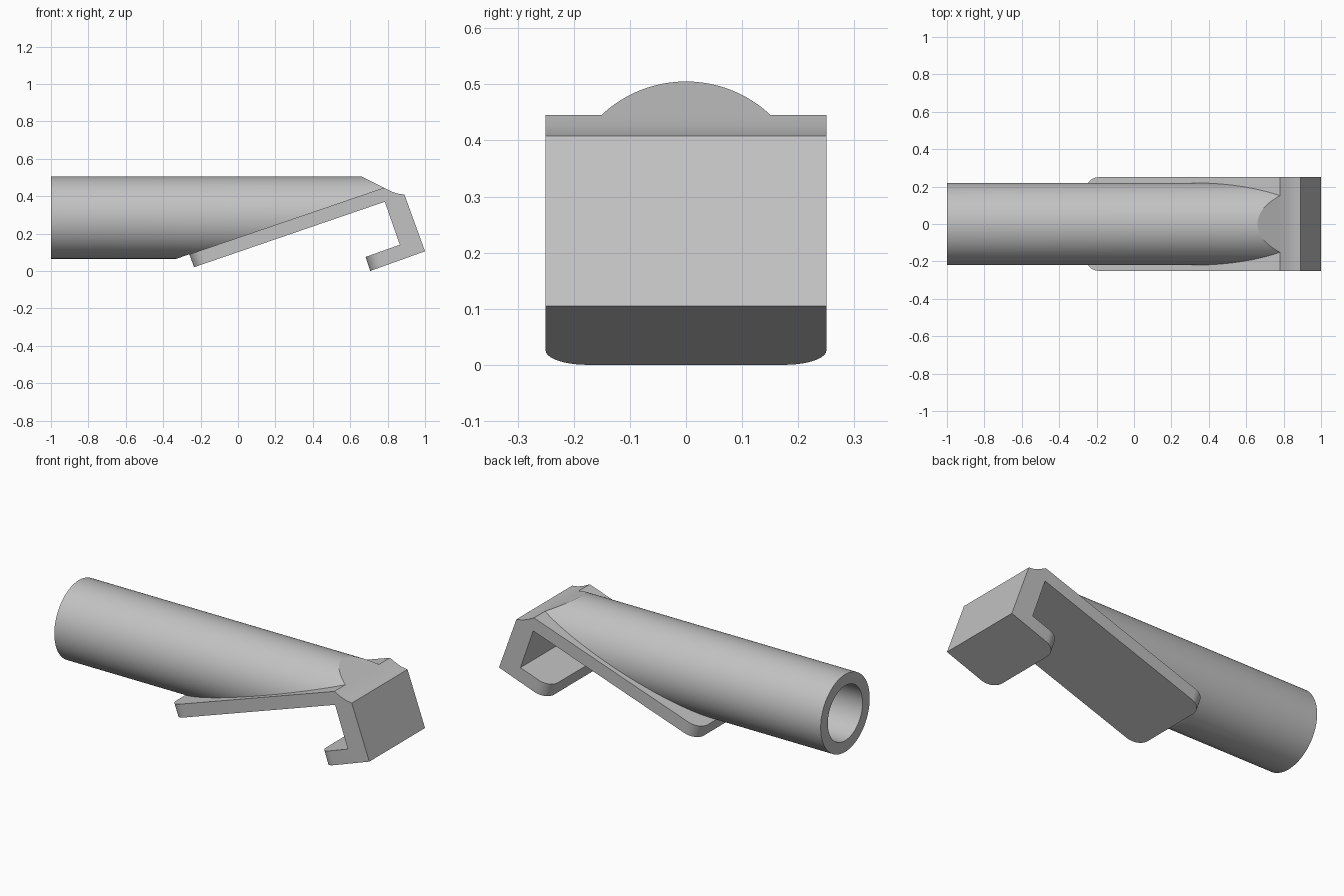
import bpy
import bmesh
import math

if "Cube" in bpy.data.objects:
    bpy.data.objects.remove(bpy.data.objects["Cube"], do_unlink=True)

# One grey for the whole model
grey = bpy.data.materials.new("plain grey")
grey.use_nodes = True
colour = (0.54, 0.54, 0.54, 1)
grey.diffuse_color = colour
grey.node_tree.nodes["Principled BSDF"].inputs["Base Color"].default_value = colour


def add_object(name, bm):
    bmesh.ops.recalc_face_normals(bm, faces=bm.faces[:])
    mesh = bpy.data.meshes.new(name)
    bm.to_mesh(mesh)
    bm.free()
    mesh.materials.append(grey)
    obj = bpy.data.objects.new(name, mesh)
    bpy.context.collection.objects.link(obj)
    return obj


def prism(name, profile, half_width, round_segments=(), radius=0.075):
    """Extrude an xz profile along y; round the corners of chosen end faces."""
    bm = bmesh.new()
    n = len(profile)
    front = [bm.verts.new((x, -half_width, z)) for x, z in profile]
    back = [bm.verts.new((x, half_width, z)) for x, z in profile]
    bm.faces.new(front)
    bm.faces.new(back[::-1])
    for i in range(n):
        j = (i + 1) % n
        bm.faces.new((front[i], back[i], back[j], front[j]))
    edges = [bm.edges.get((side[i], side[(i + 1) % n]))
             for i in round_segments for side in (front, back)]
    if edges:
        bmesh.ops.bevel(bm, geom=edges, offset=radius, segments=10,
                        profile=0.5, affect='EDGES')
    return add_object(name, bm)


def tube(name, x0, x1, z, outer, inner, sides=96):
    bm = bmesh.new()
    loops = []
    for x, r in ((x0, outer), (x1, outer), (x1, inner), (x0, inner)):
        loops.append([bm.verts.new((x, r * math.sin(2 * math.pi * k / sides),
                                    z + r * math.cos(2 * math.pi * k / sides)))
                      for k in range(sides)])
    for i in range(4):
        a, b = loops[i], loops[(i + 1) % 4]
        for k in range(sides):
            m = (k + 1) % sides
            bm.faces.new((a[k], a[m], b[m], b[k]))
    return add_object(name, bm)


def smooth(obj):
    bpy.ops.object.select_all(action='DESELECT')
    obj.select_set(True)
    bpy.context.view_layer.objects.active = obj
    bpy.ops.object.shade_smooth_by_angle(angle=math.radians(25))


# Sloping plate with its hooked end, rounded at both free ends
hook_profile = [(-0.26, 0.089), (-0.235, 0.02), (0.785, 0.37), (0.865, 0.14),
                (0.682, 0.075), (0.707, 0.0), (1.0, 0.105), (0.89, 0.408),
                (0.855, 0.413), (0.82, 0.425), (0.78, 0.445)]
hook_plate = prism("hook_plate", hook_profile, 0.25, round_segments=(0, 4))
smooth(hook_plate)

# Hollow handle, trimmed to the plate's slope and chamfered at the tip
handle = tube("handle_tube", -1.0, 0.9, 0.285, 0.22, 0.156)
keep = prism("handle_trim", [(-1.1, 0.0), (-0.52, 0.0), (0.78, 0.445),
                             (0.54, 0.565), (-1.1, 0.565)], 0.4)
keep.hide_render = True
trim = handle.modifiers.new("trim", 'BOOLEAN')
trim.operation = 'INTERSECT'
trim.solver = 'EXACT'
trim.object = keep
bpy.context.view_layer.objects.active = handle
bpy.ops.object.modifier_apply(modifier=trim.name)
bpy.data.objects.remove(keep, do_unlink=True)
smooth(handle)
